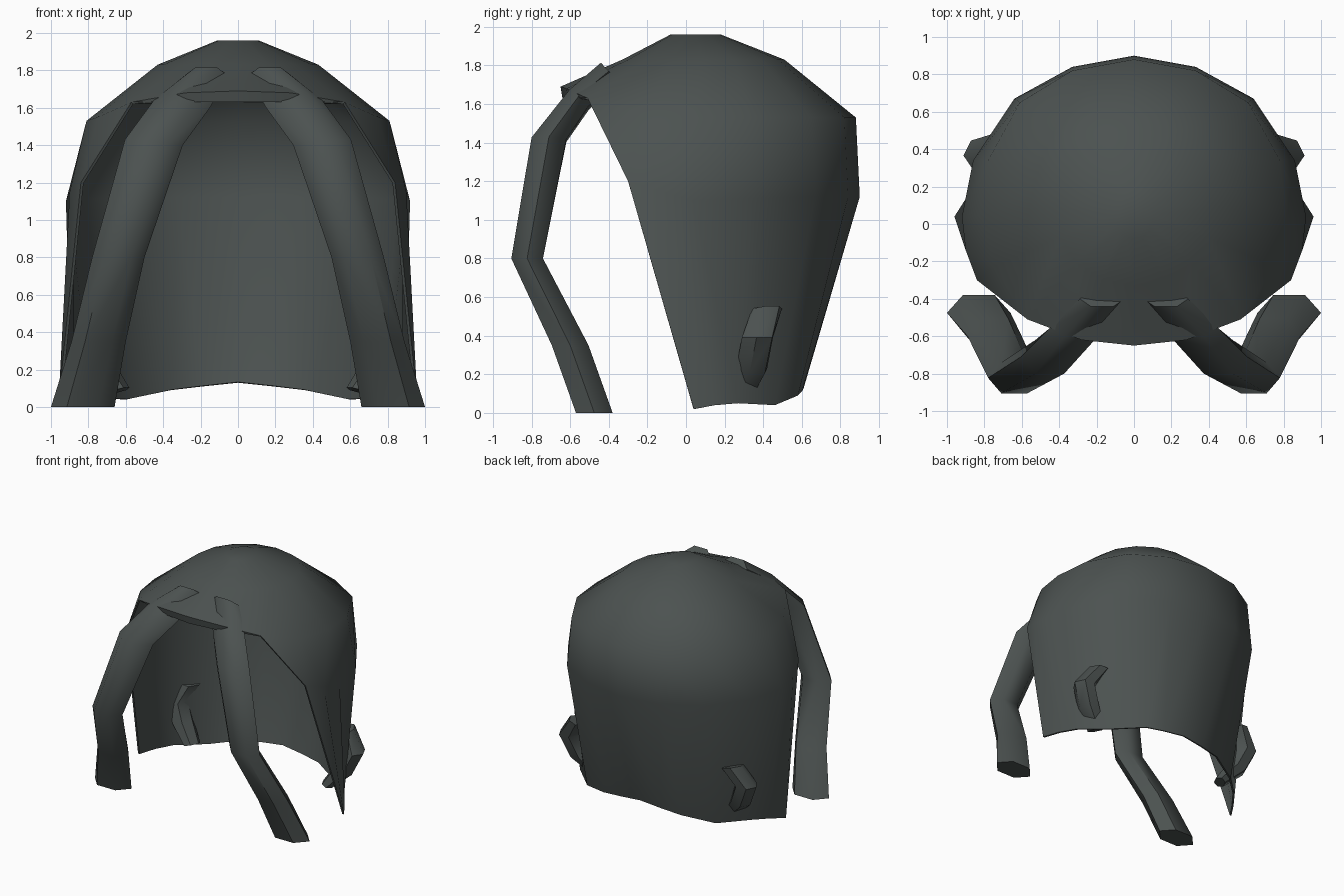
import bpy, bmesh, math
from mathutils import Vector

if "Cube" in bpy.data.objects:
    bpy.data.objects.remove(bpy.data.objects["Cube"])

hair = bpy.data.materials.new("charcoal_hair")
hair.diffuse_color = (0.072, 0.084, 0.081, 1)
hair.use_nodes = True
hair.node_tree.nodes["Principled BSDF"].inputs["Base Color"].default_value = hair.diffuse_color


def finish(name, bm, angle, thickness=0):
    bmesh.ops.recalc_face_normals(bm, faces=bm.faces[:])
    mesh = bpy.data.meshes.new(name)
    bm.to_mesh(mesh)
    bm.free()
    mesh.materials.append(hair)
    ob = bpy.data.objects.new(name, mesh)
    bpy.context.collection.objects.link(ob)
    bpy.ops.object.select_all(action='DESELECT')
    ob.select_set(True)
    bpy.context.view_layer.objects.active = ob
    if thickness:
        mod = ob.modifiers.new("thickness", 'SOLIDIFY')
        mod.thickness = thickness
        mod.offset = -1
        bpy.ops.object.modifier_apply(modifier=mod.name)
    bpy.ops.object.shade_smooth_by_angle(angle=math.radians(angle))
    return ob


def oval(cy, rx, ry, z):
    # Half ring from back centre to front centre
    return [(rx * math.cos(math.radians(90 - 22.5 * i)),
             cy + ry * math.sin(math.radians(90 - 22.5 * i)), z) for i in range(9)]


# Half rings of the hair shell, each running from the back to the front
crown = oval(0.05, 0.11, 0.13, 1.96)
upper = oval(0.09, 0.43, 0.42, 1.83)
brow = [(0, .88, 1.53), (.33, .82, 1.53), (.61, .65, 1.53), (.78, .34, 1.53), (.81, .04, 1.53),
        (.75, -.23, 1.55), (.57, -.51, 1.63), (.28, -.62, 1.68), (0, -.65, 1.69)]
cheek = [(0, .90, 1.12), (.33, .84, 1.12), (.64, .67, 1.12), (.86, .34, 1.11), (.92, .04, 1.10),
         (.90, -.14, 1.15), (.84, -.30, 1.20)]
hem = [(0, .61, .13), (.19, .60, .11), (.36, .58, .09), (.60, .46, .04), (.80, .27, .05),
       (.89, .15, .04), (.96, .04, .02)]
lip = [(.27, -.61, 1.63), (0, -.64, 1.63)]

# Hair shell, mirrored across x
bm = bmesh.new()
for s in (1, -1):
    rows = [[bm.verts.new((s * x, y, z)) for x, y, z in r]
            for r in (crown, upper, brow, cheek, hem)]
    for a, b in zip(rows, rows[1:]):
        for i in range(min(len(a), len(b)) - 1):
            bm.faces.new((a[i], a[i + 1], b[i + 1], b[i]))
    bm.faces.new(rows[0])
    # Fringe edge and its flat underside
    l7, l8 = [bm.verts.new((s * x, y, z)) for x, y, z in lip]
    mid = bm.verts.new((0, -.51, 1.63))
    b6, b7, b8 = rows[2][6:]
    bm.faces.new((b6, b7, l7))
    bm.faces.new((b7, b8, l8, l7))
    bm.faces.new((b6, l7, l8, mid))
bmesh.ops.remove_doubles(bm, verts=bm.verts[:], dist=0.002)
finish("hair_shell", bm, 60, 0.015)


def lock(name, sections, side):
    # Six-sided lock: (centre, half width, half depth, width axis, depth axis)
    bm = bmesh.new()
    rings = []
    for c, w, d, u, v in sections:
        u, v = Vector(u).normalized(), Vector(v).normalized()
        ring = []
        for a, b in ((1, 0), (.5, 1), (-.5, 1), (-1, 0), (-.5, -1), (.5, -1)):
            p = Vector(c) + u * w * a + v * d * b
            ring.append(bm.verts.new((p.x * side, p.y, p.z)))
        rings.append(ring)
    for a, b in zip(rings, rings[1:]):
        for i in range(6):
            j = (i + 1) % 6
            bm.faces.new((a[i], a[j], b[j], b[i]))
    bm.faces.new(rings[0])
    bm.faces.new(rings[-1])
    finish(name, bm, 50)


X, Y = (1, 0, 0), (0, 1, 0)
strand = [
    ((.17, -.40, 1.77), .12, .06, X, (0, .68, -.73)),
    ((.30, -.555, 1.62), .15, .065, (1, 0, .15), (0, .75, -.66)),
    ((.45, -.71, 1.415), .155, .09, (1, 0, .1), (0, 1, -.05)),
    ((.64, -.823, .80), .14, .082, X, Y),
    ((.745, -.60, .35), .145, .095, X, Y),
    ((.83, -.475, 0), .17, .095, X, Y),
]
# Short curled lock inside each side, its bend showing through the shell
inner = [
    ((.73, .42, .54), .09, .05, (-.6, 1, 0), (1, .6, .3)),
    ((.82, .37, .39), .09, .08, (-.5, 1, 0), (1, .5, 0)),
    ((.75, .34, .23), .09, .07, (-.5, 1, 0), (1, .5, -.4)),
    ((.63, .29, .09), .07, .04, (-.5, 1, 0), (1, .5, -.4)),
]
for side, label in ((1, "right"), (-1, "left")):
    lock("front_strand_" + label, strand, side)
    lock("inner_lock_" + label, inner, side)
